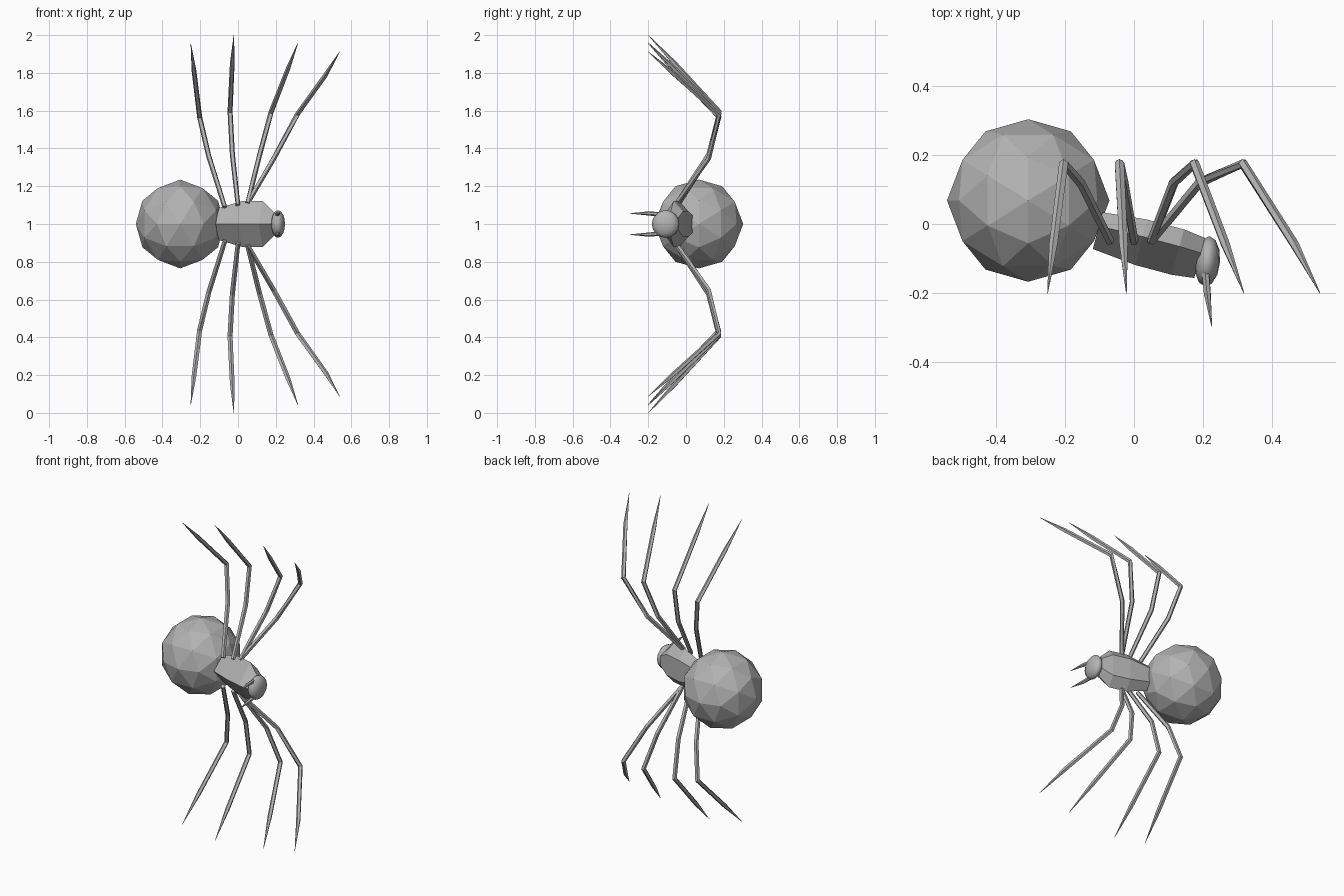
import bpy
import bmesh
from math import radians
from mathutils import Matrix, Vector

cube = bpy.data.objects.get("Cube")
if cube:
    bpy.data.objects.remove(cube, do_unlink=True)

# One grey for the whole body
grey = bpy.data.materials.new("body_grey")
grey.use_nodes = True
colour = (0.45, 0.45, 0.45, 1)
grey.diffuse_color = colour
grey.node_tree.nodes["Principled BSDF"].inputs["Base Color"].default_value = colour


def finish(name, bm, smooth=False):
    """Turn a bmesh into a named grey object."""
    bmesh.ops.recalc_face_normals(bm, faces=bm.faces)
    for face in bm.faces:
        face.smooth = smooth
    mesh = bpy.data.meshes.new(name)
    bm.to_mesh(mesh)
    bm.free()
    mesh.materials.append(grey)
    obj = bpy.data.objects.new(name, mesh)
    bpy.context.collection.objects.link(obj)
    return obj


def loft(bm, rings):
    """Skin equal-length closed rings and cap both ends."""
    loops = [[bm.verts.new(p) for p in ring] for ring in rings]
    count = len(loops[0])
    for a, b in zip(loops, loops[1:]):
        for i in range(count):
            j = (i + 1) % count
            bm.faces.new((a[i], a[j], b[j], b[i]))
    bm.faces.new(loops[0][::-1])
    bm.faces.new(loops[-1])


def tube(name, points, radii, sides):
    """Tapered tube along a path, with rings on the mean direction."""
    points = [Vector(p) for p in points]
    rings = []
    for i, (p, r) in enumerate(zip(points, radii)):
        ahead = points[min(i + 1, len(points) - 1)]
        behind = points[max(i - 1, 0)]
        along = (ahead - behind).normalized()
        u = along.cross(Vector((1, 0, 0.1))).normalized()
        spin = [Matrix.Rotation(radians(360 * k / sides), 3, along) for k in range(sides)]
        rings.append([p + m @ u * r for m in spin])
    bm = bmesh.new()
    loft(bm, rings)
    return finish(name, bm)


# Abdomen: faceted ball standing on an edge
bm = bmesh.new()
turn = Matrix.Rotation(radians(-90), 4, 'X') @ Matrix.Rotation(radians(-31.72), 4, 'Y')
bmesh.ops.create_icosphere(bm, subdivisions=2, radius=0.235,
                           matrix=Matrix.Translation((-0.306, 0.068, 1)) @ turn)
finish("abdomen", bm)

# Thorax: flat back and keeled belly, tilted down toward the head
bm = bmesh.new()
tilt = Matrix.Translation((0.04, -0.058, 1)) @ Matrix.Rotation(radians(-15), 4, 'Z')
rings = []
for x, half_width, half_height in ((-0.15, 0.085, 0.055), (-0.02, 0.122, 0.068),
                                   (0.09, 0.122, 0.068), (0.155, 0.06, 0.06)):
    section = ((-1, 0), (0.25, 1), (1, 0.55), (1, -0.55), (0.25, -1))
    rings.append([tilt @ Vector((x, y * half_height, z * half_width)) for y, z in section])
loft(bm, rings)
finish("thorax", bm)

# Head: flattened ball
bm = bmesh.new()
bmesh.ops.create_uvsphere(
    bm, u_segments=12, v_segments=8, radius=1,
    matrix=Matrix.Translation((0.212, -0.108, 1)) @ Matrix.Rotation(radians(-5), 4, 'Z')
    @ Matrix.Diagonal((0.037, 0.073, 0.073, 1)))
finish("head", bm, smooth=True)

# Legs as (x, y, z offset) paths from hip to tip, and fangs, on both sides
legs = {
    "rear": [(-0.07, -0.05, 0.09), (-0.155, 0.12, 0.36), (-0.203, 0.175, 0.565),
             (-0.233, -0.06, 0.81), (-0.25, -0.2, 0.955)],
    "mid_rear": [(0, -0.05, 0.1), (-0.03, 0.12, 0.37), (-0.042, 0.175, 0.595),
                 (-0.03, -0.06, 0.85), (-0.022, -0.2, 1.0)],
    "mid_front": [(0.05, -0.05, 0.11), (0.115, 0.12, 0.37), (0.175, 0.175, 0.59),
                  (0.265, -0.06, 0.82), (0.318, -0.2, 0.96)],
    "front": [(0.05, -0.05, 0.11), (0.19, 0.12, 0.35), (0.315, 0.175, 0.58),
              (0.465, -0.06, 0.79), (0.538, -0.2, 0.912)],
}
for side, sign in (("left", -1), ("right", 1)):
    for name, path in legs.items():
        points = [(x, y, 1 + sign * z) for x, y, z in path]
        tube(f"{name}_leg_{side}", points, (0.013, 0.014, 0.014, 0.013, 0.001), 5)
    fang = [(0.205, -0.12, 1 + sign * 0.05), (0.212, -0.2, 1 + sign * 0.056),
            (0.225, -0.297, 1 + sign * 0.056)]
    tube(f"fang_{side}", fang, (0.012, 0.011, 0.001), 6)
